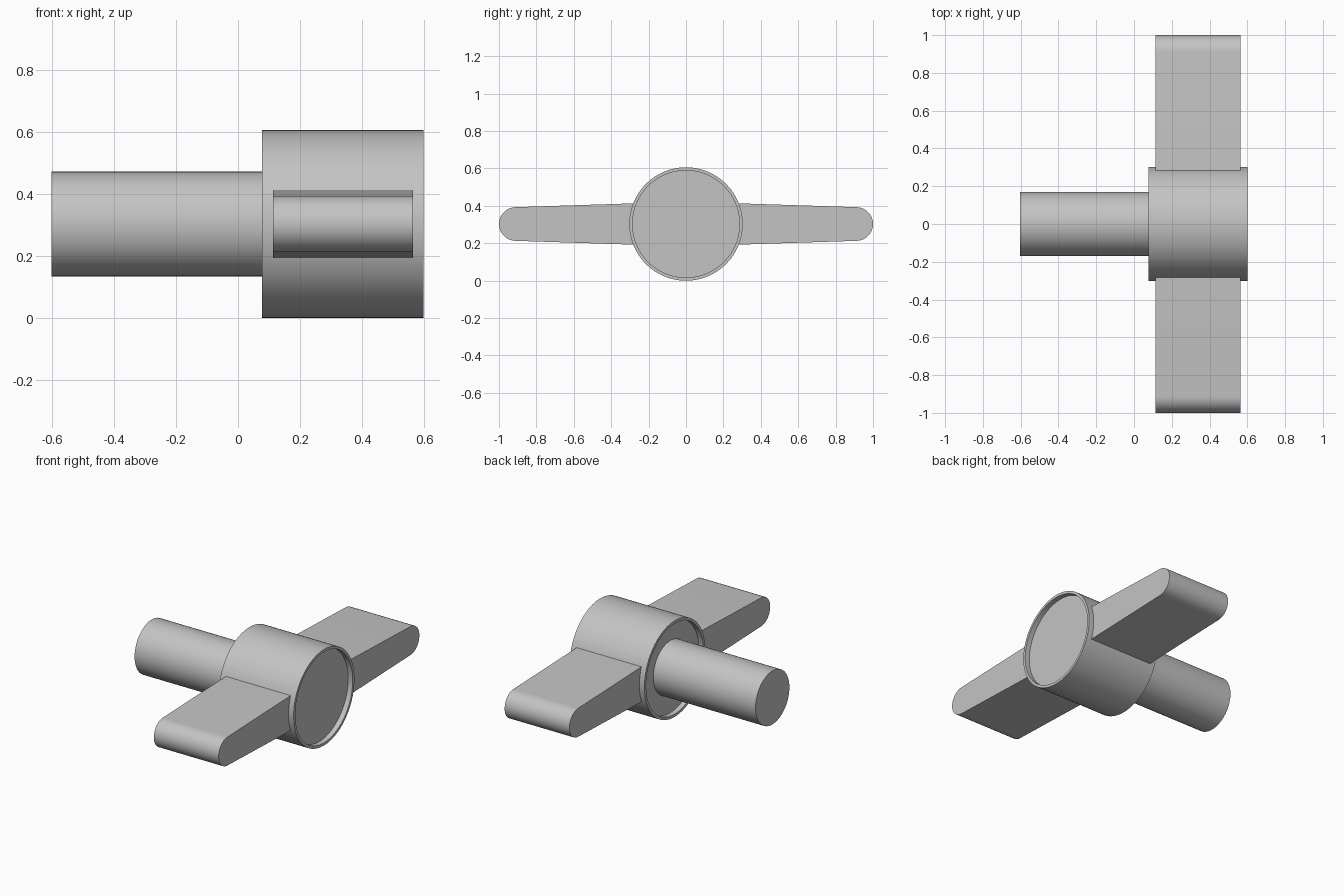
import bpy, bmesh, math
from mathutils import Matrix, Vector

cube = bpy.data.objects.get("Cube")
if cube:
    bpy.data.objects.remove(cube)

AXIS_Z = 0.303

grey = bpy.data.materials.new("plain grey")
grey.use_nodes = True
color = (0.55, 0.55, 0.55, 1)
grey.diffuse_color = color
grey.node_tree.nodes["Principled BSDF"].inputs["Base Color"].default_value = color


def finish(name, bm):
    """Turn a bmesh into a smooth-shaded object with sharp edges kept."""
    bmesh.ops.recalc_face_normals(bm, faces=bm.faces)
    mesh = bpy.data.meshes.new(name)
    bm.to_mesh(mesh)
    bm.free()
    mesh.materials.append(grey)
    obj = bpy.data.objects.new(name, mesh)
    bpy.context.collection.objects.link(obj)
    bpy.ops.object.select_all(action="DESELECT")
    obj.select_set(True)
    bpy.context.view_layer.objects.active = obj
    bpy.ops.object.shade_smooth_by_angle(angle=math.radians(30))
    return obj


def lathe(name, profile, steps=96):
    """Revolve (x, radius) points about the x axis and cap both ends."""
    bm = bmesh.new()
    rings = []
    for x, r in profile:
        ring = []
        for i in range(steps):
            a = math.tau * i / steps
            ring.append(bm.verts.new((x, r * math.cos(a), AXIS_Z + r * math.sin(a))))
        rings.append(ring)
    for a, b in zip(rings, rings[1:]):
        for i in range(steps):
            j = (i + 1) % steps
            bm.faces.new((a[i], a[j], b[j], b[i]))
    bm.faces.new(rings[0])
    bm.faces.new(rings[-1])
    return finish(name, bm)


def wing(name, side):
    """Tapered blade with a rounded tip, extruded along x."""
    tip_r, tip_y, steps = 0.09, 0.91, 24
    outline = [(0.2, -0.113)]
    for i in range(steps + 1):
        a = -math.pi / 2 + math.pi * i / steps
        outline.append((tip_y + tip_r * math.cos(a), tip_r * math.sin(a)))
    outline.append((0.2, 0.113))
    bm = bmesh.new()
    face = bm.faces.new([bm.verts.new((0.113, side * y, AXIS_Z + z)) for y, z in outline])
    extruded = bmesh.ops.extrude_face_region(bm, geom=[face], use_keep_orig=True)
    moved = [v for v in extruded["geom"] if isinstance(v, bmesh.types.BMVert)]
    bmesh.ops.translate(bm, verts=moved, vec=(0.452, 0, 0))
    return finish(name, bm)


# Hub with a shallow recess in each end
lathe("hub", [(0.11, 0.286), (0.078, 0.286), (0.078, 0.303),
              (0.60, 0.303), (0.60, 0.286), (0.568, 0.286)])

# Shaft running into the hub
lathe("shaft", [(-0.603, 0.169), (0.15, 0.169)])

# Two opposite wings
wing("front_wing", -1)
wing("back_wing", 1)
